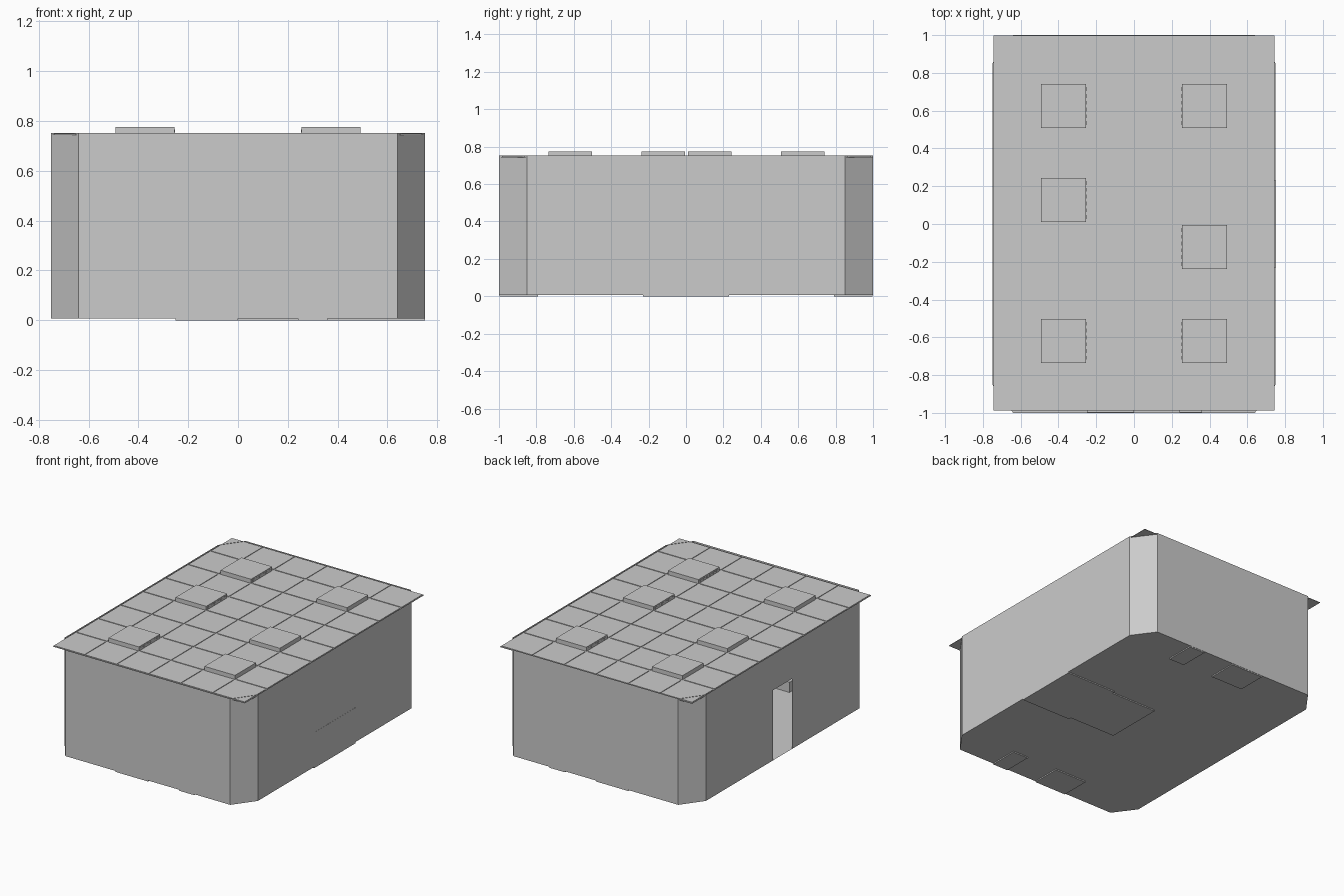
import bpy, bmesh

if "Cube" in bpy.data.objects:
    bpy.data.objects.remove(bpy.data.objects["Cube"])

def make_object(name, bm):
    me = bpy.data.meshes.new(name)
    bm.to_mesh(me)
    bm.free()
    ob = bpy.data.objects.new(name, me)
    bpy.context.collection.objects.link(ob)
    return ob

def add_box(bm, x0, x1, y0, y1, z0, z1):
    vs = bmesh.ops.create_cube(bm, size=1)["verts"]
    for v in vs:
        v.co = ((x0 + x1) / 2 + v.co.x * (x1 - x0),
                (y0 + y1) / 2 + v.co.y * (y1 - y0),
                (z0 + z1) / 2 + v.co.z * (z1 - z0))

def box(name, *dims):
    bm = bmesh.new()
    add_box(bm, *dims)
    return make_object(name, bm)

X, Y, CX, CY = 0.75, 1.0, 0.64, 0.85
FLOOR, TOP = 0.008, 0.752
plan = [(-CX, -Y), (CX, -Y), (X, -CY), (X, CY),
        (CX, Y), (-CX, Y), (-X, CY), (-X, -CY)]

# Floor with cut corners
bm = bmesh.new()
bm.faces.new([bm.verts.new((x, y, FLOOR)) for x, y in plan])
make_object("floor", bm)

# Thin walls, with a doorway in the left one
bm = bmesh.new()
def panel(a, b, z0, z1):
    bm.faces.new([bm.verts.new((*p, z)) for p, z in ((a, z0), (b, z0), (b, z1), (a, z1))])
for i, a in enumerate(plan):
    b = plan[(i + 1) % 8]
    if i != 6:
        panel(a, b, FLOOR, TOP)
D = 0.105
panel((-X, CY), (-X, D), FLOOR, TOP)
panel((-X, D), (-X, -D), 0.50, TOP)
panel((-X, -D), (-X, -CY), FLOOR, TOP)
make_object("walls", bm)

# Ceiling backing and its tiles
PX, PY, Y0 = 0.2485, 0.2485, 0.003
GX, GY = 0.1185, 0.1165
box("ceiling_grid", -0.745, 0.745, -0.988, 0.997, 0.743, 0.746)
lights = {(1, 1), (1, 4), (1, 6), (4, 1), (4, 3), (4, 6)}
tiles, lamps, vents = bmesh.new(), bmesh.new(), bmesh.new()
for i in range(6):
    for j in range(8):
        x, y = (i - 2.5) * PX, (j - 3.5) * PY + Y0
        if (i, j) in lights:
            # Raised light housing with vents on the inward side
            add_box(lamps, x - GX, x + GX, y - GY, y + GY, 0.744, 0.775)
            s = 1 if i == 1 else -1
            for k in range(6):
                vy = y + (k - 2.5) * 0.036
                xs = sorted((x + s * (GX - 0.001), x + s * (GX + 0.002)))
                add_box(vents, *xs, vy - 0.010, vy + 0.010, 0.754, 0.766)
        else:
            add_box(tiles, x - GX, x + GX, y - GY, y + GY, 0.744, 0.750)
make_object("ceiling_tiles", tiles)
make_object("light_housings", lamps)
make_object("light_vents", vents)

# Furniture: counter on the right wall, low table, cabinets front and back
box("wall_counter", 0.36, X + 0.001, -0.23, 0.23, 0, 0.25)
box("low_table", 0.0, 0.36, -0.21, 0.21, 0, 0.12)
for side, s in (("front", -1), ("back", 1)):
    y0, y1 = sorted((s * 0.79, s * 0.998))
    box(side + "_bench", -0.25, 0.0, y0, y1, 0, 0.08)
    box(side + "_cabinet", 0.24, 0.36, y0, y1, 0, 0.25)
